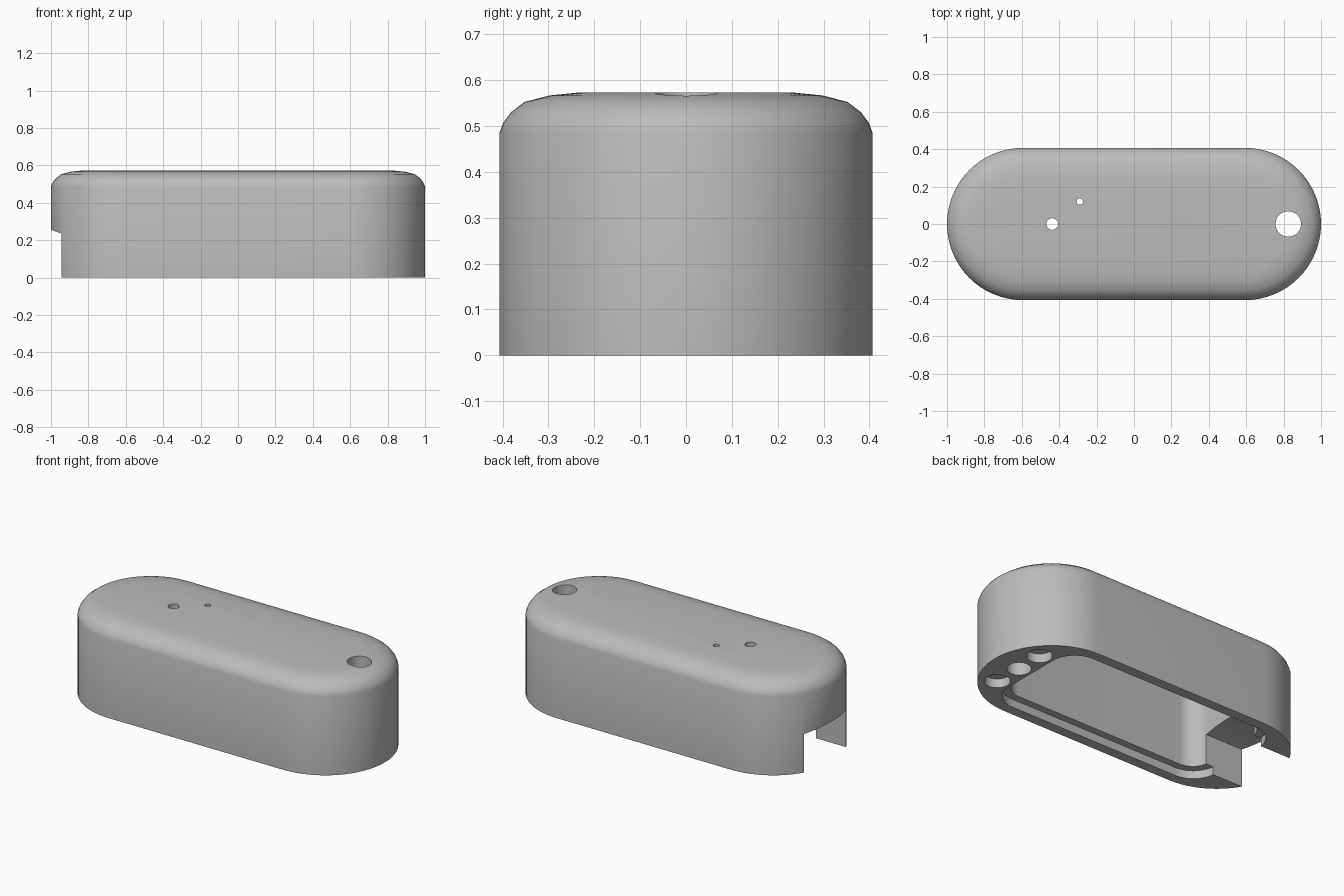
import bpy, bmesh, math

cube = bpy.data.objects.get("Cube")
if cube:
    bpy.data.objects.remove(cube, do_unlink=True)

grey = bpy.data.materials.new("mid_grey")
grey.use_nodes = True
COLOUR = (0.5, 0.5, 0.5, 1)
grey.diffuse_color = COLOUR
grey.node_tree.nodes["Principled BSDF"].inputs["Base Color"].default_value = COLOUR


def rounded_outline(hx, hy, r, steps=16):
    """Counter-clockwise rectangle with rounded corners."""
    pts = []
    for i, (sx, sy) in enumerate([(1, 1), (-1, 1), (-1, -1), (1, -1)]):
        for k in range(steps + 1):
            a = math.pi / 2 * (i + k / steps)
            pts.append((sx * (hx - r) + r * math.cos(a), sy * (hy - r) + r * math.sin(a)))
    return pts


def loft(name, layers):
    """Closed solid through stacked outlines [(outline, z), ...]."""
    bm = bmesh.new()
    rings = [[bm.verts.new((x, y, z)) for x, y in pts] for pts, z in layers]
    for low, high in zip(rings, rings[1:]):
        n = len(low)
        for i in range(n):
            j = (i + 1) % n
            bm.faces.new((low[i], low[j], high[j], high[i]))
    bm.faces.new(rings[0][::-1])
    bm.faces.new(rings[-1])
    bmesh.ops.remove_doubles(bm, verts=bm.verts, dist=1e-5)
    bmesh.ops.recalc_face_normals(bm, faces=bm.faces)
    mesh = bpy.data.meshes.new(name)
    bm.to_mesh(mesh)
    bm.free()
    obj = bpy.data.objects.new(name, mesh)
    bpy.context.collection.objects.link(obj)
    mesh.materials.append(grey)
    return obj


def pocket(name, hx, hy, r, z0, z1):
    outline = rounded_outline(hx, hy, r)
    return loft(name, [(outline, z0), (outline, z1)])


def drill(name, x, y, r, z0, z1):
    ring = [(x + r * math.cos(math.tau * k / 48), y + r * math.sin(math.tau * k / 48)) for k in range(48)]
    return loft(name, [(ring, z0), (ring, z1)])


# Pill-shaped casing with a softly rounded top edge
R = 0.407
profile = [(0, 0), (0, 0.485), (0.008, 0.507), (0.025, 0.53),
           (0.055, 0.553), (0.11, 0.567), (0.17, 0.573)]
casing = loft("casing", [(rounded_outline(1 - d, R - d, R - d - 1e-4), z) for d, z in profile])

# Inner cavity and the shallow seat for a base plate
cutters = [pocket("cavity_cutter", 0.69, 0.30, 0.11, -0.1, 0.5),
           pocket("plate_seat_cutter", 0.74, 0.345, 0.155, -0.1, 0.05)]

# End notch with a slightly arched ceiling, drawn in y-z and swept along x
W, RISE, SPRING = 0.204, 0.02, 0.236
section = [(-W, -0.1), (W, -0.1)]
for k in range(17):
    y = W * (1 - k / 8)
    section.append((y, SPRING + RISE * (1 - (y / W) ** 2)))
notch = loft("notch_cutter", [(section, -1.2), (section, -0.6)])
for v in notch.data.vertices:
    y, z, x = v.co
    v.co = (x, y, z)
notch.data.update()
cutters.append(notch)

# Through hole, two blind sockets beside it, and two small holes in the top
cutters += [drill("cord_hole_cutter", 0.825, 0, 0.068, -0.1, 1),
            drill("button_hole_cutter", -0.437, 0, 0.031, 0.4, 1),
            drill("light_hole_cutter", -0.29, 0.12, 0.017, 0.4, 1)]
for side in (-1, 1):
    cutters.append(drill("socket_cutter", 0.83, side * 0.18, 0.072, -0.1, 0.055))

# Cut everything out of the casing
bpy.context.view_layer.objects.active = casing
for cutter in cutters:
    bm = bmesh.new()
    bm.from_mesh(cutter.data)
    bmesh.ops.recalc_face_normals(bm, faces=bm.faces)
    bm.to_mesh(cutter.data)
    bm.free()
    cutter.hide_render = True
    cut = casing.modifiers.new("cut", 'BOOLEAN')
    cut.operation = 'DIFFERENCE'
    cut.solver = 'EXACT'
    cut.object = cutter
    bpy.ops.object.modifier_apply(modifier=cut.name)
    bpy.data.objects.remove(cutter, do_unlink=True)

bpy.ops.object.select_all(action='DESELECT')
casing.select_set(True)
bpy.ops.object.shade_smooth_by_angle(angle=math.radians(30))
